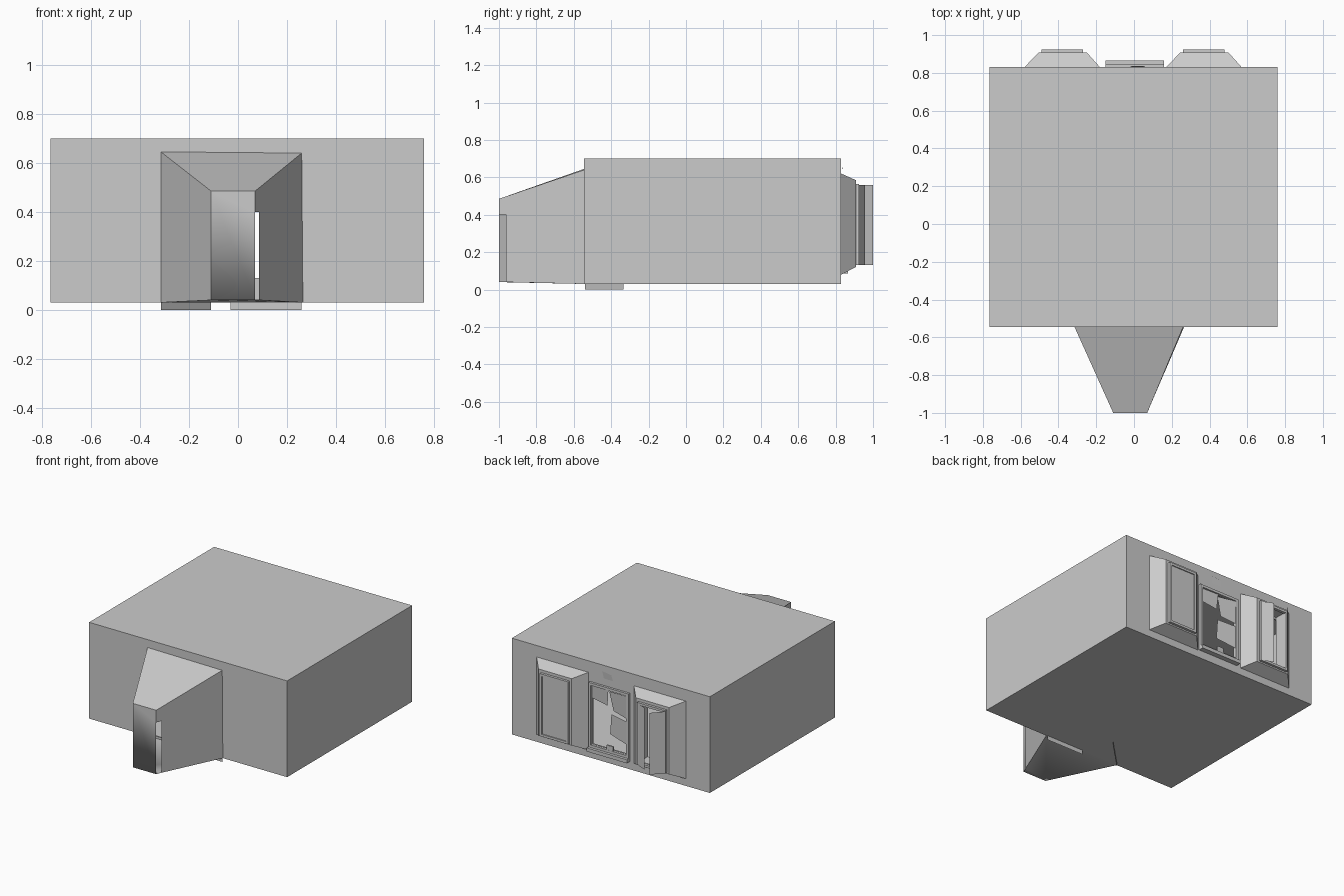
import bpy
import bmesh

old = bpy.data.objects.get("Cube")
if old:
    bpy.data.objects.remove(old, do_unlink=True)

grey = bpy.data.materials.new("plain grey")
grey.use_nodes = True
COLOUR = (0.6, 0.6, 0.6, 1)
grey.diffuse_color = COLOUR
grey.node_tree.nodes["Principled BSDF"].inputs["Base Color"].default_value = COLOUR


def make(name, bm):
    mesh = bpy.data.meshes.new(name)
    bmesh.ops.recalc_face_normals(bm, faces=bm.faces)
    bm.to_mesh(mesh)
    bm.free()
    mesh.materials.append(grey)
    ob = bpy.data.objects.new(name, mesh)
    bpy.context.collection.objects.link(ob)
    return ob


def box(name, x, y, z):
    bm = bmesh.new()
    bmesh.ops.create_cube(bm, size=1)
    for v in bm.verts:
        for i, (lo, hi) in enumerate((x, y, z)):
            v.co[i] = lo if v.co[i] < 0 else hi
    return make(name, bm)


def cut(target, x, y, z):
    cutter = box("cutter", x, y, z)
    cutter.hide_render = True
    cutter.hide_set(True)
    mod = target.modifiers.new("opening", "BOOLEAN")
    mod.operation = "DIFFERENCE"
    mod.solver = "EXACT"
    mod.object = cutter


def sheet(name, points):
    bm = bmesh.new()
    bm.faces.new([bm.verts.new(p) for p in points])
    return make(name, bm)


def upright(name, a, b, z0, z1):
    """Thin vertical panel standing on the plan line a-b."""
    return sheet(name, [(*a, z0), (*b, z0), (*b, z1), (*a, z1)])


def loft(name, rings):
    """Open tube through rectangles given as (x0, x1, z0, z1, y)."""
    bm = bmesh.new()
    loops = [[bm.verts.new(p) for p in
              ((x0, y, z0), (x1, y, z0), (x1, y, z1), (x0, y, z1))]
             for x0, x1, z0, z1, y in rings]
    for a, b in zip(loops, loops[1:]):
        for i in range(4):
            j = (i + 1) % 4
            bm.faces.new((a[i], a[j], b[j], b[i]))
    return make(name, bm)


def frame(name, x0, x1, z0, z1, y0, y1, w):
    """Rectangular border with front and inner reveal."""
    return loft(name, [(x0, x1, z0, z1, y0), (x0, x1, z0, z1, y1),
                       (x0 + w, x1 - w, z0 + w, z1 - w, y1),
                       (x0 + w, x1 - w, z0 + w, z1 - w, y0)])


# Hollow main block with openings at both ends
FRONT, BACK, WALL = -0.545, 0.83, 0.01
body = box("main_block", (-0.765, 0.76), (FRONT, BACK), (0.03, 0.70))
cut(body, (-0.755, 0.75), (FRONT + WALL, BACK - WALL), (0.04, 0.69))
cut(body, (-0.30, 0.25), (FRONT - 0.1, FRONT + 0.1), (0.045, 0.63))
for cx in (-0.38, 0.385):
    cut(body, (cx - 0.1, cx + 0.1), (BACK - 0.1, BACK + 0.1), (0.15, 0.54))
cut(body, (-0.13, 0.14), (BACK - 0.1, BACK + 0.1), (0.13, 0.54))

# Tapered front porch, with a slit beside its leading edge
bm = bmesh.new()
V = lambda *p: bm.verts.new(p)
bl, br = V(-0.315, FRONT, 0.03), V(0.265, FRONT, 0.03)
tl, tr = V(-0.315, FRONT, 0.645), V(0.26, FRONT, 0.64)
fbl, fbr = V(-0.11, -1, 0.04), V(0.07, -1, 0.04)
ftl, ftr = V(-0.11, -1, 0.485), V(0.07, -1, 0.485)
slit_top, slit_in = V(0.07, -1, 0.40), V(0.086, -0.962, 0.40)
slit_low = V(0.086, -0.962, 0.04)
tip = bm.faces.new((fbl, fbr, slit_top, ftr, ftl))
floor = bm.faces.new((bl, br, slit_low, fbr, fbl))
bm.faces.new((bl, fbl, ftl, tl))
bm.faces.new((tl, ftl, ftr, tr))
bm.faces.new((br, tr, ftr, slit_top, slit_in, slit_low))
tip.smooth = floor.smooth = True
make("front_porch", bm)

# Low panels under the porch junction
upright("swung_lower_panel", (-0.315, -0.54), (-0.11, -0.335), 0, 0.03)
upright("flush_lower_panel", (-0.03, -0.54), (0.26, -0.54), 0, 0.03)

# Two rear bays with window frames
for side, cx in (("right", -0.38), ("left", 0.37)):
    x0, x1 = cx - 0.125, cx + 0.13
    loft(side + "_bay", [(cx - 0.2, cx + 0.2, 0.08, 0.62, BACK),
                         (x0, x1, 0.12, 0.585, 0.908),
                         (x0 + 0.03, x1 - 0.03, 0.15, 0.555, 0.908),
                         (x0 + 0.03, x1 - 0.03, 0.15, 0.555, BACK)])
    frame(side + "_bay_frame", cx - 0.11, cx + 0.11, 0.13, 0.565, 0.905, 0.925, 0.016)

# Closed pane on one bay, open shutters on the other
box("closed_pane", (0.276, 0.464), (0.91, 0.918), (0.146, 0.549))
upright("outer_open_shutter", (-0.49, 0.925), (-0.42, 1.0), 0.13, 0.56)
upright("inner_open_shutter", (-0.28, 0.925), (-0.35, 0.957), 0.13, 0.56)

# Central window, sill and loose panes
frame("central_frame", -0.15, 0.16, 0.11, 0.56, BACK, 0.846, 0.018)
box("central_sill", (-0.15, 0.16), (BACK, 0.865), (0.085, 0.11))
sheet("upper_left_shard", [(0.14, 0.835, 0.54), (0.01, 0.84, 0.54),
                           (0.02, 0.835, 0.43), (0.14, 0.83, 0.45)])
sheet("upper_right_shard", [(0.01, 0.83, 0.53), (-0.13, 0.845, 0.54),
                            (-0.13, 0.84, 0.38), (-0.02, 0.825, 0.40)])
sheet("lower_right_shard", [(0.0, 0.82, 0.37), (-0.13, 0.84, 0.36),
                            (-0.13, 0.84, 0.20), (0.01, 0.82, 0.23)])
box("window_catch", (-0.03, 0.02), (0.835, 0.845), (0.12, 0.16))
sheet("small_tilted_plate", [(-0.02, 0.832, 0.61), (0.05, 0.832, 0.61),
                             (0.06, 0.836, 0.66), (-0.01, 0.836, 0.65)])
